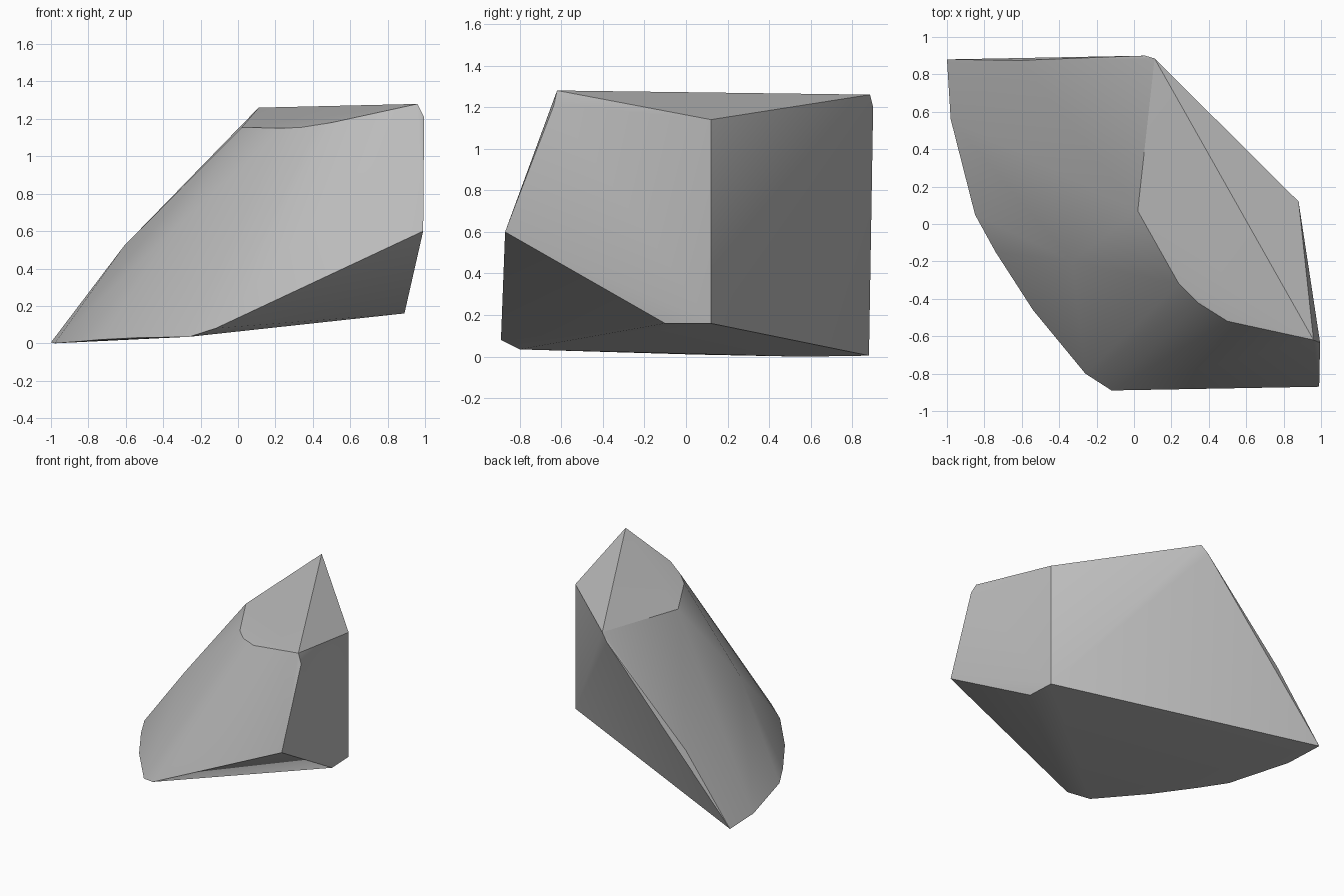
import bpy, bmesh, math

default = bpy.data.objects.get("Cube")
if default:
    bpy.data.objects.remove(default)

# Stone colour
stone = bpy.data.materials.new("stone_grey")
stone.use_nodes = True
grey = (0.5, 0.5, 0.5, 1)
stone.diffuse_color = grey
stone.node_tree.nodes["Principled BSDF"].inputs["Base Color"].default_value = grey

# Outline of the tilted top cap, with the peak and back corner
top_cap = [(0.96, -0.62, 1.28), (0.995, -0.635, 1.21), (0.5, -0.52, 1.18),
           (0.34, -0.42, 1.155), (0.24, -0.32, 1.15), (0.02, 0.07, 1.155),
           (0.11, 0.885, 1.26), (0.06, 0.9, 1.2), (0.88, 0.12, 1.14)]

# Curved lower rim, from back to front
lower_rim = [(-1, 0.88, 0.005), (-0.98, 0.56, 0), (-0.85, 0.05, 0.01),
             (-0.74, -0.15, 0.02), (-0.54, -0.46, 0.03),
             (-0.26, -0.8, 0.035), (-0.12, -0.89, 0.08)]

# Broken right-hand corners and the bulge of the rounded side
broken_side = [(0.99, -0.87, 0.6), (0.89, -0.1, 0.16), (0.88, 0.12, 0.16)]
bulge = [(-0.61, 0.875, 0.52), (-0.33, -0.2, 0.62)]

# Wrap the corners into one faceted shard
bm = bmesh.new()
for corner in top_cap + lower_rim + broken_side + bulge:
    bm.verts.new(corner)
hull = bmesh.ops.convex_hull(bm, input=bm.verts)
loose = [v for v in bm.verts if not v.link_faces]
bmesh.ops.delete(bm, geom=loose, context='VERTS')
bmesh.ops.recalc_face_normals(bm, faces=bm.faces)
mesh = bpy.data.meshes.new("rock_shard")
bm.to_mesh(mesh)
bm.free()
mesh.materials.append(stone)

shard = bpy.data.objects.new("rock_shard", mesh)
bpy.context.collection.objects.link(shard)

# Smooth the worn side, keep the broken edges crisp
bpy.ops.object.select_all(action='DESELECT')
shard.select_set(True)
bpy.context.view_layer.objects.active = shard
bpy.ops.object.shade_smooth_by_angle(angle=math.radians(32))
